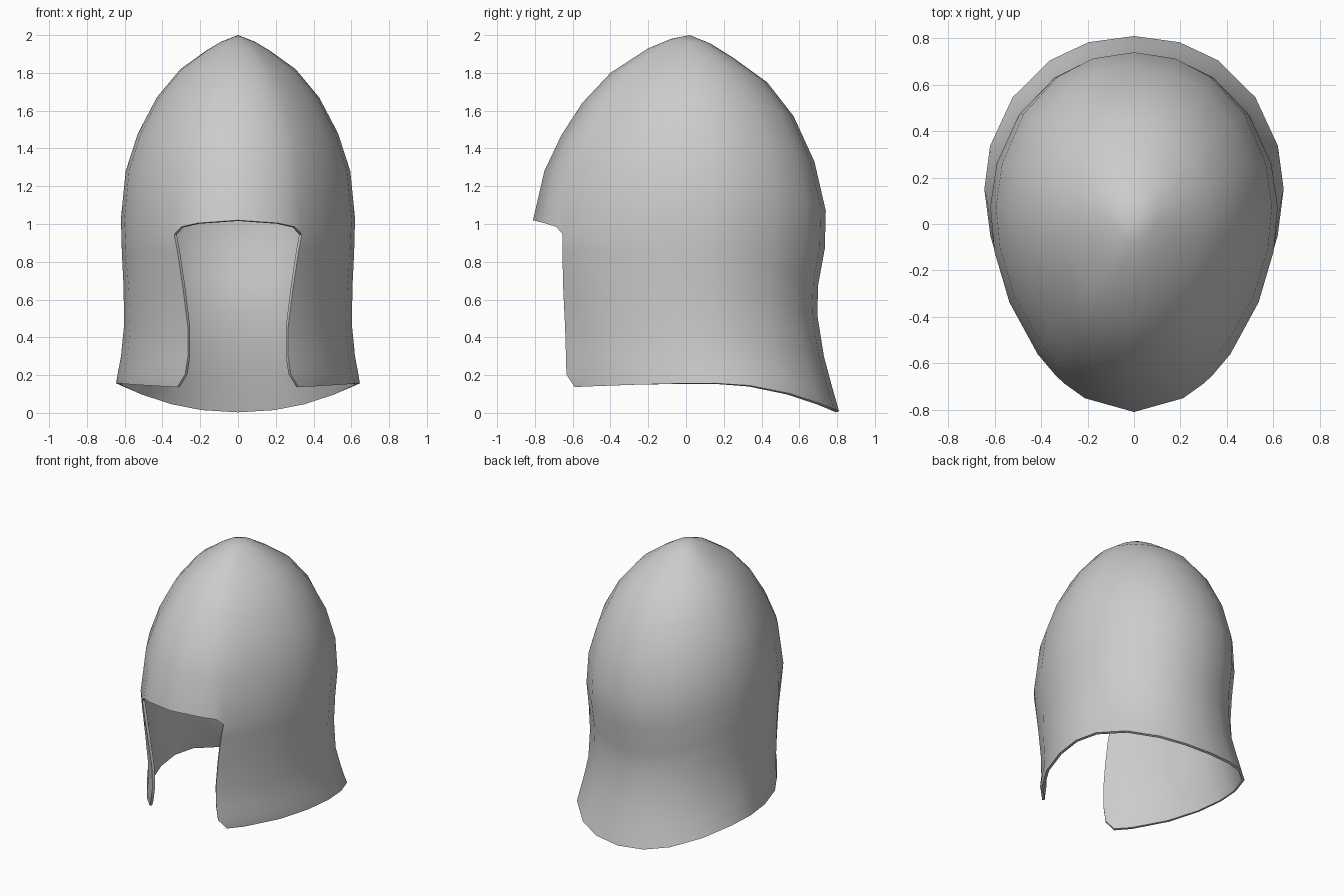
import bpy, bmesh, math

if "Cube" in bpy.data.objects:
    bpy.data.objects.remove(bpy.data.objects["Cube"])

# Rings from crown to rim: front y, front z, side x, side z, back y, back z, centre y
RINGS = [
    (-.08, 1.98, .09, 1.965, .13, 1.955, .02),
    (-.20, 1.93, .165, 1.92, .25, 1.88, .03),
    (-.40, 1.80, .305, 1.82, .43, 1.75, .03),
    (-.55, 1.64, .43, 1.67, .57, 1.57, .04),
    (-.66, 1.47, .53, 1.48, .68, 1.33, .05),
    (-.75, 1.28, .595, 1.28, .74, 1.07, .05),
    (-.81, 1.02, .62, 1.03, .735, .87, .05),      # brow ring
    (-.795, .85, .615, .85, .70, .68, .05),
    (-.763, .65, .605, .65, .695, .52, .05),
    (-.73, .45, .605, .45, .73, .30, .05),
    (-.726, .30, .62, .30, .77, .15, .10),
    (-.733, .20, .635, .22, .79, .08, .12),
    (-.72, .13, .645, .157, .81, .008, .15),      # bottom rim
]
ANGLES = [0, 20, 29, 33, 42, 60, 76, 92, 108, 128, 148, 164, 180]
BROW = 6                                   # ring that carries the face opening top
LEAD = 3                                   # first column of the cheek guards
BROW_Z = [1.02, 1.005, .985, .945, .965, .99]
OPENING_X = [.32, .29, .265, .265, .28, .32]   # half width of opening below the brow


def point(ring, deg):
    yf, zf, xs, zs, yb, zb, yc = ring
    t = math.radians(deg)
    s, c = max(math.sin(t), 0), math.cos(t)
    if deg == 180:
        s = 0
    if c >= 0:
        return [xs * s, yc + (yf - yc) * c ** 1.15, zs + (zf - zs) * c * c]
    return [xs * s ** .94, yc + (yb - yc) * -c, zs + (zb - zs) * c * c]


# Half shell: dome down to the brow, cheek and neck guard below it
bm = bmesh.new()
apex = bm.verts.new((0, .02, 2))
grid = []
for i, ring in enumerate(RINGS):
    row = {}
    for j, a in enumerate(ANGLES):
        if i > BROW:
            if j < LEAD:
                continue
            start = math.degrees(math.asin(OPENING_X[i - BROW - 1] / ring[2]))
            k = (a - ANGLES[LEAD]) / (180 - ANGLES[LEAD])
            a = 180 if j == len(ANGLES) - 1 else start + k * (180 - start)
        p = point(ring, a)
        if i == BROW and j < len(BROW_Z):
            p[2] = BROW_Z[j]
        row[j] = bm.verts.new(p)
    grid.append(row)

last = len(ANGLES) - 1
for j in range(last):
    bm.faces.new((apex, grid[0][j], grid[0][j + 1]))
for i in range(len(RINGS) - 1):
    for j in range(LEAD if i >= BROW else 0, last):
        bm.faces.new((grid[i][j], grid[i + 1][j], grid[i + 1][j + 1], grid[i][j + 1]))
bm.normal_update()
mesh = bpy.data.meshes.new("helmet_shell")
bm.to_mesh(mesh)
bm.free()

steel = bpy.data.materials.new("grey steel")
steel.diffuse_color = (.6, .6, .6, 1)
steel.use_nodes = True
steel.node_tree.nodes["Principled BSDF"].inputs["Base Color"].default_value = steel.diffuse_color
mesh.materials.append(steel)
helmet = bpy.data.objects.new("helmet_shell", mesh)
bpy.context.collection.objects.link(helmet)
bpy.context.view_layer.objects.active = helmet
helmet.select_set(True)

# Mirror the half and give the sheet its thickness
mirror = helmet.modifiers.new("mirror", 'MIRROR')
mirror.merge_threshold = .002
solid = helmet.modifiers.new("thickness", 'SOLIDIFY')
solid.thickness = .018
solid.offset = -1
for name in ("mirror", "thickness"):
    bpy.ops.object.modifier_apply(modifier=name)
bpy.ops.object.shade_smooth_by_angle(angle=math.radians(45))
